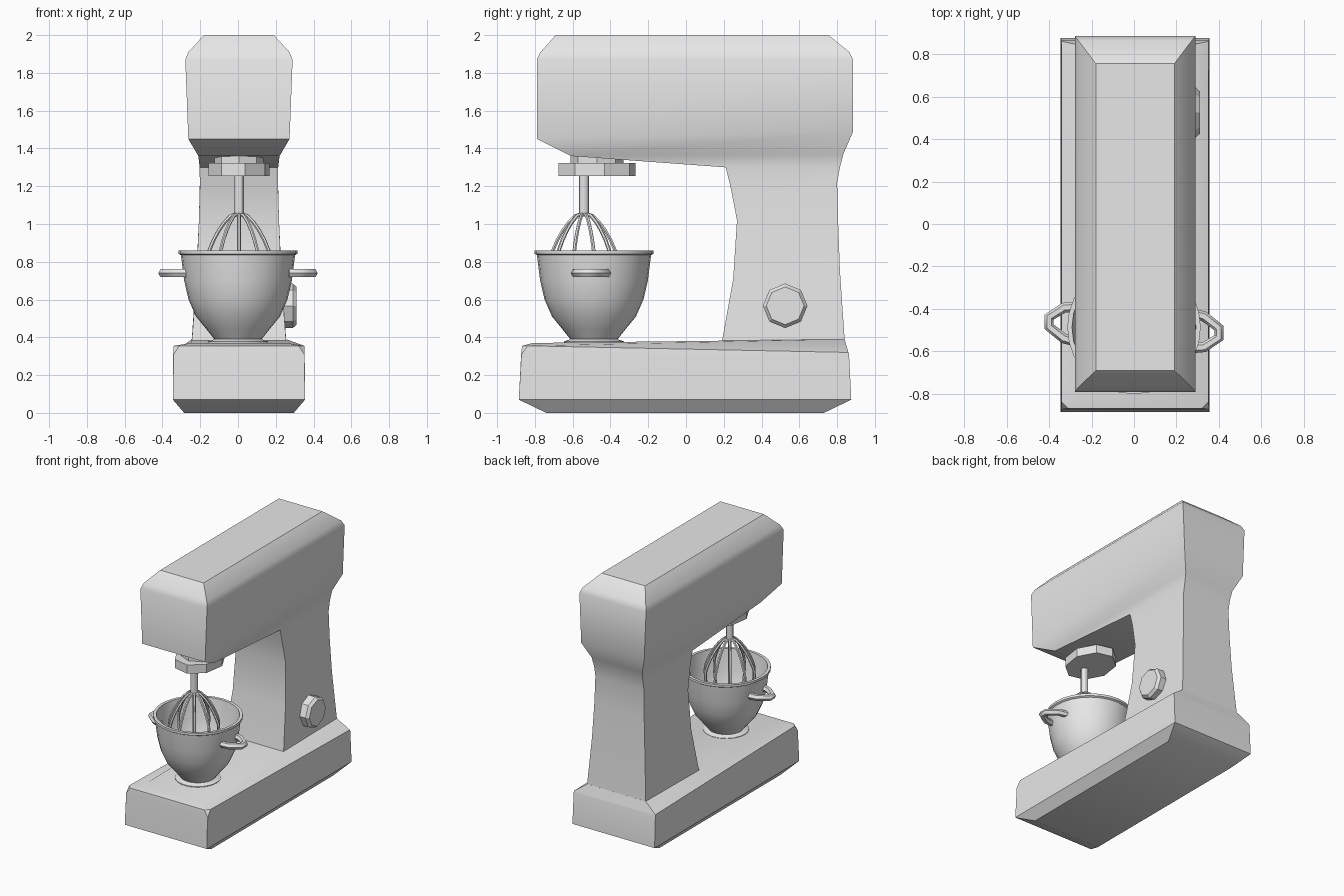
import bpy, bmesh, math
from mathutils import Vector

cube = bpy.data.objects.get("Cube")
if cube:
    bpy.data.objects.remove(cube, do_unlink=True)

grey = bpy.data.materials.new("plain grey")
grey.use_nodes = True
COLOUR = (0.8, 0.8, 0.8, 1)
grey.diffuse_color = COLOUR
grey.node_tree.nodes["Principled BSDF"].inputs["Base Color"].default_value = COLOUR

MID = 0.005        # centre line of the housing
BOWL_Y = -0.487
WHISK_Y = -0.54


def finish(obj, angle=30):
    obj.data.materials.append(grey)
    bpy.ops.object.select_all(action='DESELECT')
    obj.select_set(True)
    bpy.context.view_layer.objects.active = obj
    bpy.ops.object.shade_smooth_by_angle(angle=math.radians(angle))
    return obj


def loft(name, rings, angle=30):
    """Skin a stack of equal-length rings and cap both ends."""
    bm = bmesh.new()
    loops = [[bm.verts.new(p) for p in ring] for ring in rings]
    for a, b in zip(loops, loops[1:]):
        for i in range(len(a)):
            j = (i + 1) % len(a)
            bm.faces.new((a[i], a[j], b[j], b[i]))
    bm.faces.new(loops[0][::-1])
    bm.faces.new(loops[-1])
    bmesh.ops.remove_doubles(bm, verts=bm.verts, dist=0.0005)
    bmesh.ops.recalc_face_normals(bm, faces=bm.faces)
    mesh = bpy.data.meshes.new(name)
    bm.to_mesh(mesh)
    bm.free()
    obj = bpy.data.objects.new(name, mesh)
    bpy.context.collection.objects.link(obj)
    return finish(obj, angle)


def box_ring(w, y0, y1, z0, z1, cut=0):
    """Rectangle with front and back heights and optional cut front corners."""
    pts = [(-w, y0 + cut, z0), (-w + cut, y0, z0), (w - cut, y0, z0),
           (w, y0 + cut, z0), (w, y1, z1), (-w, y1, z1)]
    return [(x + MID, y, z) for x, y, z in pts]


def circle(r, z, centre, sides, ry=None, turn=0):
    ry = ry or r
    angles = [turn + math.tau * i / sides for i in range(sides)]
    return [(centre[0] + r * math.cos(a), centre[1] + ry * math.sin(a), z) for a in angles]


def tube(name, paths, radius, smooth_path=False, res=1):
    curve = bpy.data.curves.new(name, 'CURVE')
    curve.dimensions = '3D'
    curve.bevel_depth = radius
    curve.bevel_resolution = res
    curve.use_fill_caps = True
    for path in paths:
        if smooth_path:
            s = curve.splines.new('BEZIER')
            s.bezier_points.add(len(path) - 1)
            s.resolution_u = 4
            for bp, p in zip(s.bezier_points, path):
                bp.co = p
                bp.handle_left_type = bp.handle_right_type = 'AUTO'
        else:
            s = curve.splines.new('POLY')
            s.points.add(len(path) - 1)
            for sp, p in zip(s.points, path):
                sp.co = (*p, 1)
    obj = bpy.data.objects.new(name, curve)
    bpy.context.collection.objects.link(obj)
    bpy.ops.object.select_all(action='DESELECT')
    obj.select_set(True)
    bpy.context.view_layer.objects.active = obj
    bpy.ops.object.convert(target='MESH')
    return finish(bpy.context.object, 50)


# Base: chamfered foot, sloping shoulders, cut front corners
loft("base", [
    box_ring(0.29, -0.74, 0.73, 0, 0),
    box_ring(0.35, -0.885, 0.875, 0.07, 0.07),
    box_ring(0.348, -0.873, 0.863, 0.31, 0.31, 0.002),
    box_ring(0.346, -0.868, 0.86, 0.355, 0.32, 0.03),
    box_ring(0.25, -0.81, 0.84, 0.37, 0.39),
])

# Column and head as one continuous housing
loft("column_and_head", [
    box_ring(0.25, 0.19, 0.84, 0.375, 0.385),
    box_ring(0.225, 0.25, 0.815, 0.71, 0.75),
    box_ring(0.212, 0.27, 0.805, 1.02, 1.02),
    box_ring(0.207, 0.235, 0.80, 1.20, 1.22),
    box_ring(0.208, 0.21, 0.815, 1.30, 1.30),
    box_ring(0.215, -0.61, 0.833, 1.36, 1.37),
    box_ring(0.268, -0.79, 0.885, 1.45, 1.49),
    box_ring(0.284, -0.79, 0.885, 1.87, 1.87),
    box_ring(0.268, -0.77, 0.865, 1.91, 1.91),
    box_ring(0.185, -0.69, 0.755, 2.0, 2.0),
])

# Attachment hub under the head
hub_at = (MID, -0.472)
loft("hub", [circle(0.165, z, hub_at, 8, 0.208, 0.2) for z in (1.255, 1.322)])
loft("hub_neck", [circle(0.13, z, hub_at, 8, 0.14) for z in (1.31, 1.40)])

# Speed knob on the left side of the column
knob = [(0.118, 0.2), (0.118, 0.29), (0.10, 0.31)]
loft("speed_knob", [[(x, 0.525 + px, 0.567 + py) for px, py, _ in circle(r, 0, (0, 0), 8)]
                    for r, x in knob])

# Mixing bowl: outer wall up, over the rim, inner wall down
bowl = [(0.16, 0.365), (0.16, 0.378), (0.125, 0.39), (0.165, 0.44), (0.222, 0.51),
        (0.262, 0.60), (0.285, 0.70), (0.302, 0.835), (0.314, 0.842), (0.314, 0.86),
        (0.292, 0.86), (0.27, 0.70), (0.245, 0.60), (0.205, 0.52), (0.15, 0.45), (0.09, 0.41)]
loft("bowl", [circle(r, z, (0, BOWL_Y), 28) for r, z in bowl], 40)

# Bowl handles, the second turned half way round the bowl
loop = [(0.27, -0.42), (0.33, -0.435), (0.40, -0.49), (0.40, -0.535), (0.33, -0.58), (0.27, -0.585)]
for name, s in (("left_handle", 1), ("right_handle", -1)):
    path = [(s * x, BOWL_Y + s * (y - BOWL_Y), 0.74) for x, y in loop]
    tube(name, [path], 0.024)

# Whisk: shaft, collar and a cage of wire loops
loft("whisk_shaft", [circle(0.027, z, (MID, WHISK_Y), 12) for z in (1.04, 1.27)])
wire = [(0.025, 1.05), (0.05, 1.04), (0.165, 0.86), (0.18, 0.76), (0.14, 0.62), (0.0, 0.54)]
wires = []
for i in range(10):
    a = math.tau * (i + 0.5) / 10
    wires.append([Vector((MID + r * math.cos(a), WHISK_Y + r * math.sin(a), z)) for r, z in wire])
tube("whisk_wires", wires, 0.010, True)
